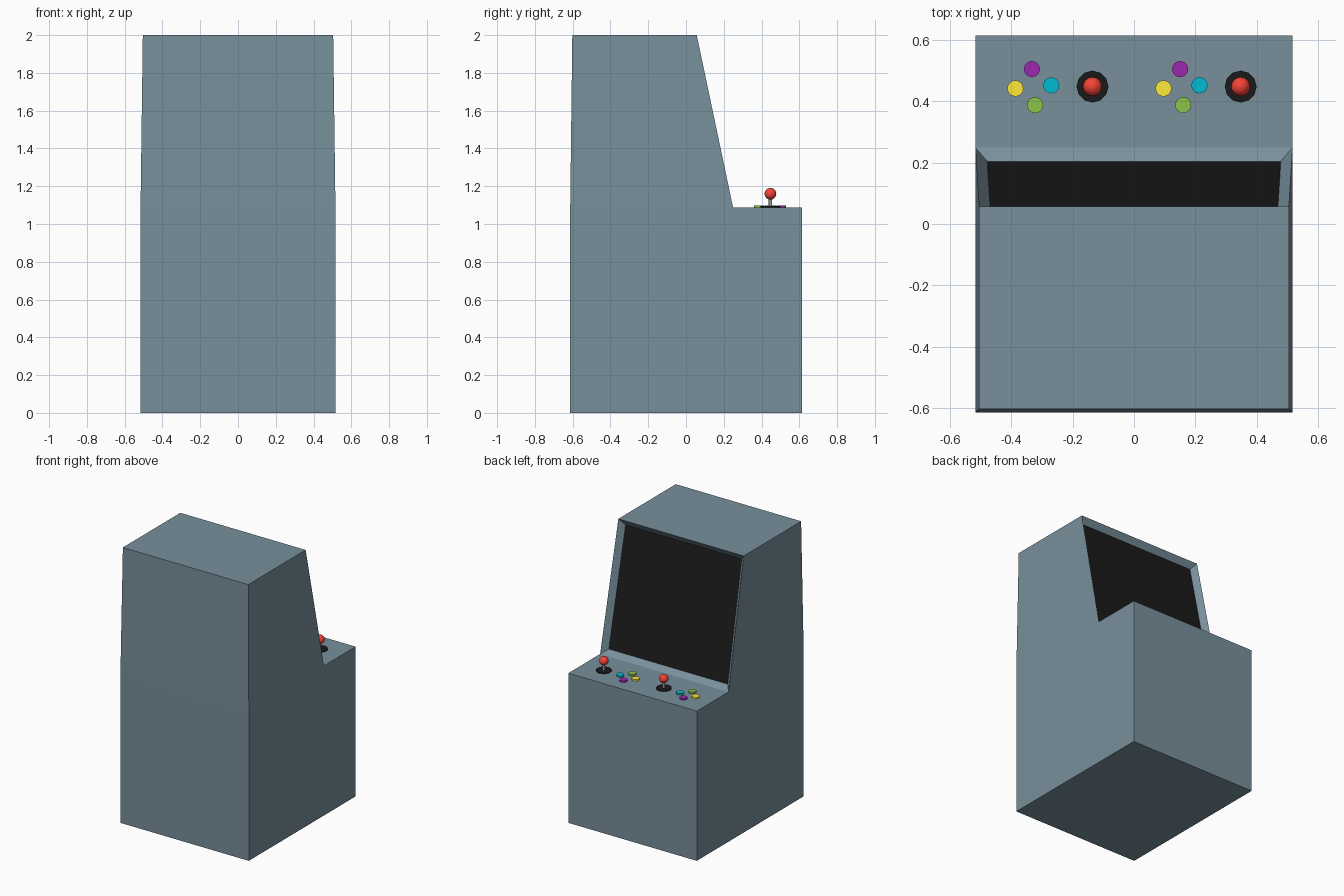
import bpy, bmesh

if "Cube" in bpy.data.objects:
    bpy.data.objects.remove(bpy.data.objects["Cube"])

DECK_Z = 1.088


def material(name, hex_code):
    # sRGB hex to linear colour
    rgb = [int(hex_code[i:i + 2], 16) / 255 for i in (0, 2, 4)]
    lin = [c / 12.92 if c <= 0.04045 else ((c + 0.055) / 1.055) ** 2.4 for c in rgb]
    mat = bpy.data.materials.new(name)
    mat.diffuse_color = (*lin, 1)
    mat.use_nodes = True
    mat.node_tree.nodes["Principled BSDF"].inputs["Base Color"].default_value = mat.diffuse_color
    return mat


def finish(name, mat, smooth=True):
    obj = bpy.context.object
    obj.name = name
    obj.data.materials.append(mat)
    if smooth:
        bpy.ops.object.shade_smooth_by_angle()
    return obj


def disc(name, x, y, z0, z1, radius, sides, mat):
    bpy.ops.mesh.primitive_cylinder_add(vertices=sides, radius=radius, depth=z1 - z0,
                                        location=(x, y, (z0 + z1) / 2))
    return finish(name, mat, sides > 12)


slate = material("slate", "78909C")
black = material("black", "1A1A1A")
red = material("red", "F44336")
metal = material("metal", "9E9E9E")
button_kinds = [
    ("yellow", "FFEB3B", -0.251, -0.006),
    ("purple", "9C27B0", -0.197, 0.057),
    ("cyan", "00BCD4", -0.134, 0.004),
    ("green", "8BC34A", -0.187, -0.060),
]

# Cabinet: side profile as (y, z, half width), the upper part tapers slightly
profile = [(-0.613, 0, 0.516), (0.613, 0, 0.516), (0.613, DECK_Z, 0.516),
           (0.249, DECK_Z, 0.516), (0.057, 2, 0.504), (-0.602, 2, 0.504),
           (-0.613, DECK_Z, 0.516)]
bm = bmesh.new()
left = [bm.verts.new((-w, y, z)) for y, z, w in profile]
right = [bm.verts.new((w, y, z)) for y, z, w in profile]
for side in (left, right):
    bm.faces.new([side[i] for i in (0, 1, 2, 3, 6)])
    bm.faces.new([side[i] for i in (3, 4, 5, 6)])
n = len(profile)
strips = [bm.faces.new((left[i], left[(i + 1) % n], right[(i + 1) % n], right[i]))
          for i in range(n)]
bmesh.ops.recalc_face_normals(bm, faces=bm.faces)

# Screen: sloping face inset and pushed back into the cabinet
screen = strips[3]
bm.normal_update()
bmesh.ops.inset_individual(bm, faces=[screen], thickness=0.038, depth=-0.038,
                           use_even_offset=True)
screen.material_index = 1
mesh = bpy.data.meshes.new("cabinet")
bm.to_mesh(mesh)
bm.free()
mesh.materials.append(slate)
mesh.materials.append(black)
bpy.context.collection.objects.link(bpy.data.objects.new("cabinet", mesh))

# Controls: one joystick and four buttons for each player
button_mats = {name: material(name, code) for name, code, _, _ in button_kinds}
for player, jx in enumerate((-0.135, 0.347), 1):
    jy = 0.447
    disc(f"joystick_base_{player}", jx, jy, DECK_Z - 0.004, DECK_Z + 0.006, 0.052, 12, black)
    disc(f"joystick_shaft_{player}", jx, jy, DECK_Z, 1.15, 0.009, 16, metal)
    bpy.ops.mesh.primitive_uv_sphere_add(segments=20, ring_count=12, radius=0.031,
                                         location=(jx, jy, 1.16))
    finish(f"joystick_ball_{player}", red)
    for name, _, dx, dy in button_kinds:
        disc(f"{name}_button_{player}", jx + dx, jy + dy, DECK_Z - 0.004, DECK_Z + 0.011,
             0.026, 24, button_mats[name])
